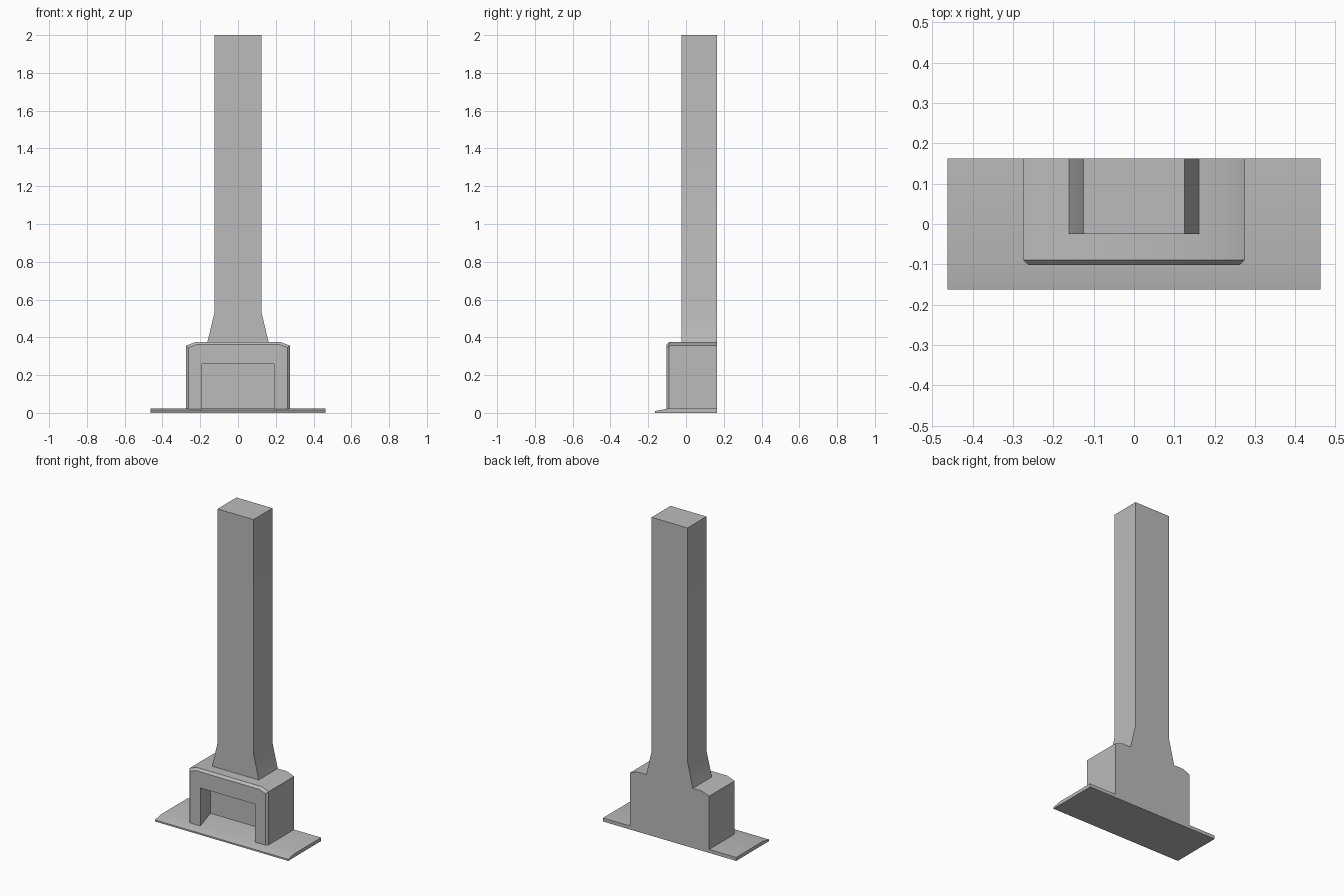
import bpy
import bmesh
import math

if "Cube" in bpy.data.objects:
    bpy.data.objects.remove(bpy.data.objects["Cube"], do_unlink=True)

BACK = 0.163

grey = bpy.data.materials.new("plain_grey")
grey.use_nodes = True
grey.diffuse_color = (0.5, 0.5, 0.5, 1)
grey.node_tree.nodes["Principled BSDF"].inputs["Base Color"].default_value = grey.diffuse_color


def mirrored(half):
    """Close a right-hand half outline with its mirror image."""
    return half + [(-x, z) for x, z in reversed(half)]


def loft(name, rings):
    """Skin equal-length rings of 3D points and cap both ends."""
    bm = bmesh.new()
    loops = [[bm.verts.new(p) for p in ring] for ring in rings]
    for a, b in zip(loops, loops[1:]):
        for i in range(len(a)):
            j = (i + 1) % len(a)
            bm.faces.new((a[i], a[j], b[j], b[i]))
    bm.faces.new(loops[0])
    bm.faces.new(loops[-1])
    bmesh.ops.recalc_face_normals(bm, faces=bm.faces)
    mesh = bpy.data.meshes.new(name)
    bm.to_mesh(mesh)
    bm.free()
    mesh.materials.append(grey)
    obj = bpy.data.objects.new(name, mesh)
    bpy.context.collection.objects.link(obj)
    return obj


def at_y(outline, y):
    return [(x, y, z) for x, z in outline]


def select_only(obj):
    bpy.ops.object.select_all(action="DESELECT")
    obj.select_set(True)
    bpy.context.view_layer.objects.active = obj


# Hearth slab, thinning towards the front edge
slab_side = [(-BACK, 0), (BACK, 0), (BACK, 0.022), (-0.1, 0.022), (-BACK, 0.01)]
hearth = loft("hearth_slab", [[(x, y, z) for y, z in slab_side] for x in (-0.463, 0.463)])

# Firebox with sloping shoulders and a bevelled front rim
outer = mirrored([(0.275, 0.01), (0.275, 0.356), (0.225, 0.375)])
inner = mirrored([(0.262, 0.01), (0.262, 0.346), (0.222, 0.361)])
firebox = loft("firebox", [at_y(inner, -0.102), at_y(outer, -0.089), at_y(outer, BACK)])

# Opening, widening towards the back
def opening(half, y):
    return at_y(mirrored([(half, -0.05), (half, 0.26)]), y)


cutter = loft("opening_cutter", [opening(0.178, -0.142), opening(0.24, 0.07)])
cutter.hide_render = True
cut = firebox.modifiers.new("opening", "BOOLEAN")
cut.operation = "DIFFERENCE"
cut.solver = "EXACT"
cut.object = cutter
select_only(firebox)
bpy.ops.object.modifier_apply(modifier=cut.name)
bpy.data.objects.remove(cutter, do_unlink=True)

# Chimney stack with a flared foot
stack = mirrored([(0.163, 0.37), (0.125, 0.53), (0.125, 2.0)])
chimney = loft("chimney_stack", [at_y(stack, -0.025), at_y(stack, BACK)])

for part in (hearth, firebox, chimney):
    select_only(part)
    bpy.ops.object.shade_smooth_by_angle(angle=math.radians(30))
